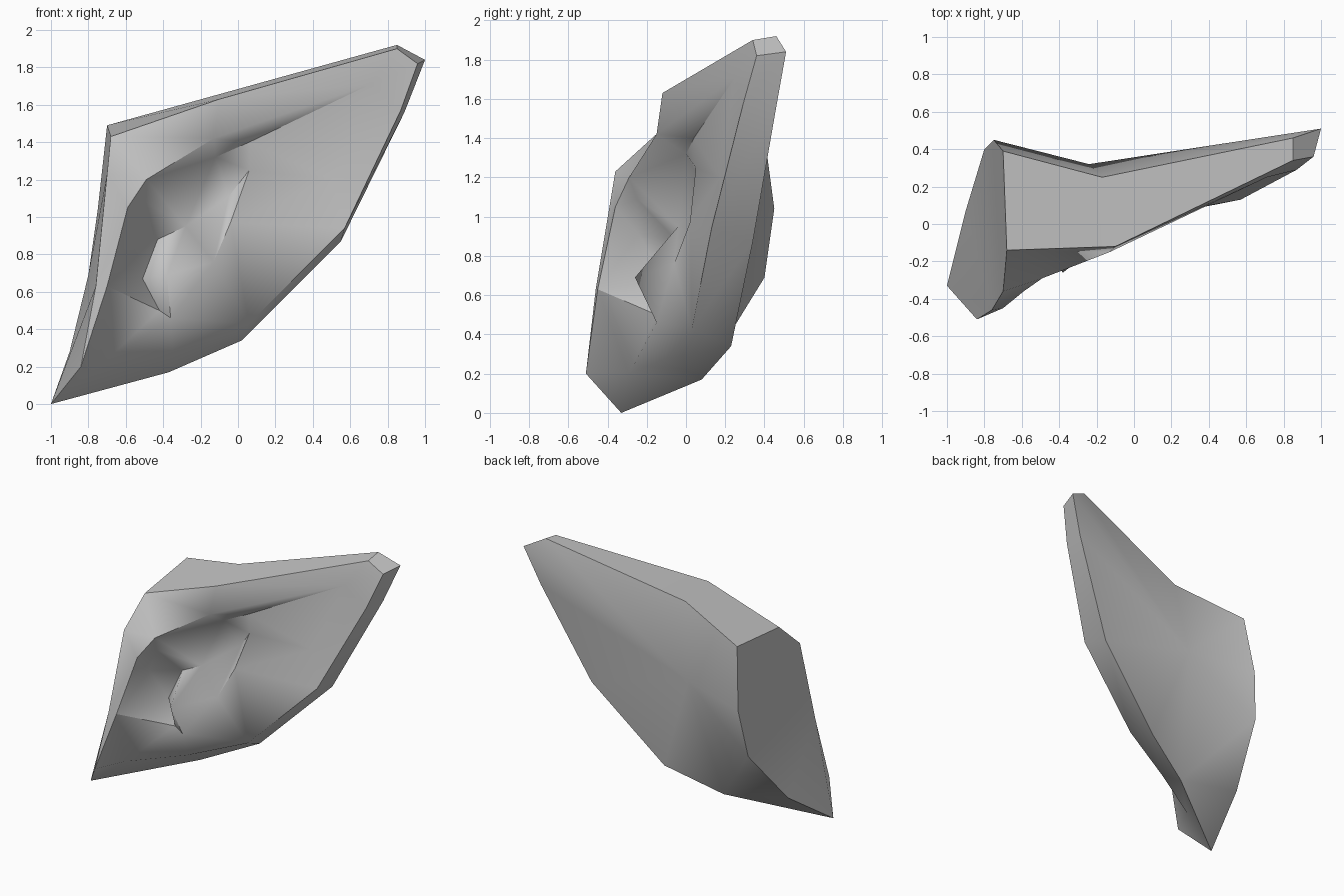
import bpy, bmesh, math
from mathutils import Vector
from mathutils.geometry import delaunay_2d_cdt

if "Cube" in bpy.data.objects:
    bpy.data.objects.remove(bpy.data.objects["Cube"])

# Rim around the hollow front, counterclockwise from lower left
front_rim = [(-.84, -.51, .20), (-.74, -.29, .20), (-.35, -.10, .28), (.06, .03, .43),
             (.57, .13, .94), (.87, .29, 1.57), (.96, .36, 1.82), (.85, .34, 1.90),
             (-.10, -.12, 1.63), (-.68, -.14, 1.43), (-.70, -.36, 1.23), (-.76, -.46, .63)]
# Rim around the back, starting at the bottom tip
back_rim = [(-1, -.33, 0), (-.37, .08, .17), (.02, .23, .34), (.55, .34, .87),
            (.89, .46, 1.56), (1, .51, 1.84), (.85, .46, 1.92), (-.17, .25, 1.637),
            (-.70, .39, 1.49), (-.75, .45, 1.04), (-.80, .40, .69), (-.90, .07, .28)]

# Crease lines inside the hollow: overhanging lip, its underside, steps and flange
lip = [(-.84, -.51, .20), (-.70, -.45, .63), (-.59, -.36, 1.05), (-.49, -.29, 1.20),
       (-.13, -.15, 1.42), (.71, .25, 1.71)]
underside = [(-.57, -.24, .91), (-.51, -.25, 1.09), (-.28, -.04, .95)]
step_top = [(-.28, -.04, .95), (-.38, -.26, .69), (-.36, -.15, .46), (-.74, -.29, .20)]
step_foot = [(-.57, -.24, .91), (-.43, -.05, .88), (-.51, -.10, .67), (-.42, -.15, .50),
             (-.36, -.15, .46)]
wall_foot = [(-.70, -.45, .63), (-.74, -.29, .20)]
flange_left = [(-.12, .0, 1.32), (-.05, .11, 1.11), (-.13, -.06, .76)]
flange_right = [(-.12, .0, 1.32), (.06, .04, 1.40), (.06, .05, 1.25), (-.04, .02, .97), (-.13, -.06, .76)]
lip_end = [(.06, .04, 1.40), (.71, .25, 1.71)]
fold = [(.71, .25, 1.71), (.50, .17, 1.20)]

# Front skin: triangulate the creases inside the rim
points = list(front_rim)
edges = []
for line in (lip, underside, step_top, step_foot, wall_foot, flange_left, flange_right, lip_end, fold):
    for p in line:
        if p not in points:
            points.append(p)
    ids = [points.index(p) for p in line]
    edges += list(zip(ids, ids[1:]))
n = len(front_rim)
out = delaunay_2d_cdt([Vector((p[0], p[2])) for p in points], edges, [list(range(n))], 1, 1e-5)

bm = bmesh.new()
fv = [bm.verts.new(p) for p in points]
origin = [o[0] for o in out[3]]
for f in out[2]:
    bm.faces.new([fv[origin[i]] for i in f])

# Back skin: shallow fan about one inner point, plus the narrow tail to the tip
bv = [bm.verts.new(p) for p in back_rim]
hub = bm.verts.new((-.24, .32, 1.08))
fan = bv[1:11]
for a, b in zip(fan, fan[1:] + fan[:1]):
    bm.faces.new((b, a, hub))
bm.faces.new((bv[1], bv[10], bv[11]))
bm.faces.new((bv[0], bv[1], bv[11]))

# Side walls join the two rims
pairs = [(0, 0)] + [(i + 1, i) for i in range(11)] + [(11, 11), (0, 0)]
for (a, b), (c, d) in zip(pairs, pairs[1:]):
    bm.faces.new(list(dict.fromkeys((fv[a], bv[b], bv[d], fv[c]))))
bmesh.ops.recalc_face_normals(bm, faces=bm.faces)

mesh = bpy.data.meshes.new("hollow_shell")
bm.to_mesh(mesh)
bm.free()
shell = bpy.data.objects.new("hollow_shell", mesh)
bpy.context.collection.objects.link(shell)

grey = bpy.data.materials.new("plain grey")
grey.diffuse_color = (.56, .56, .56, 1)
grey.use_nodes = True
grey.node_tree.nodes["Principled BSDF"].inputs["Base Color"].default_value = grey.diffuse_color
mesh.materials.append(grey)

bpy.context.view_layer.objects.active = shell
shell.select_set(True)
bpy.ops.object.shade_smooth_by_angle(angle=math.radians(48))
